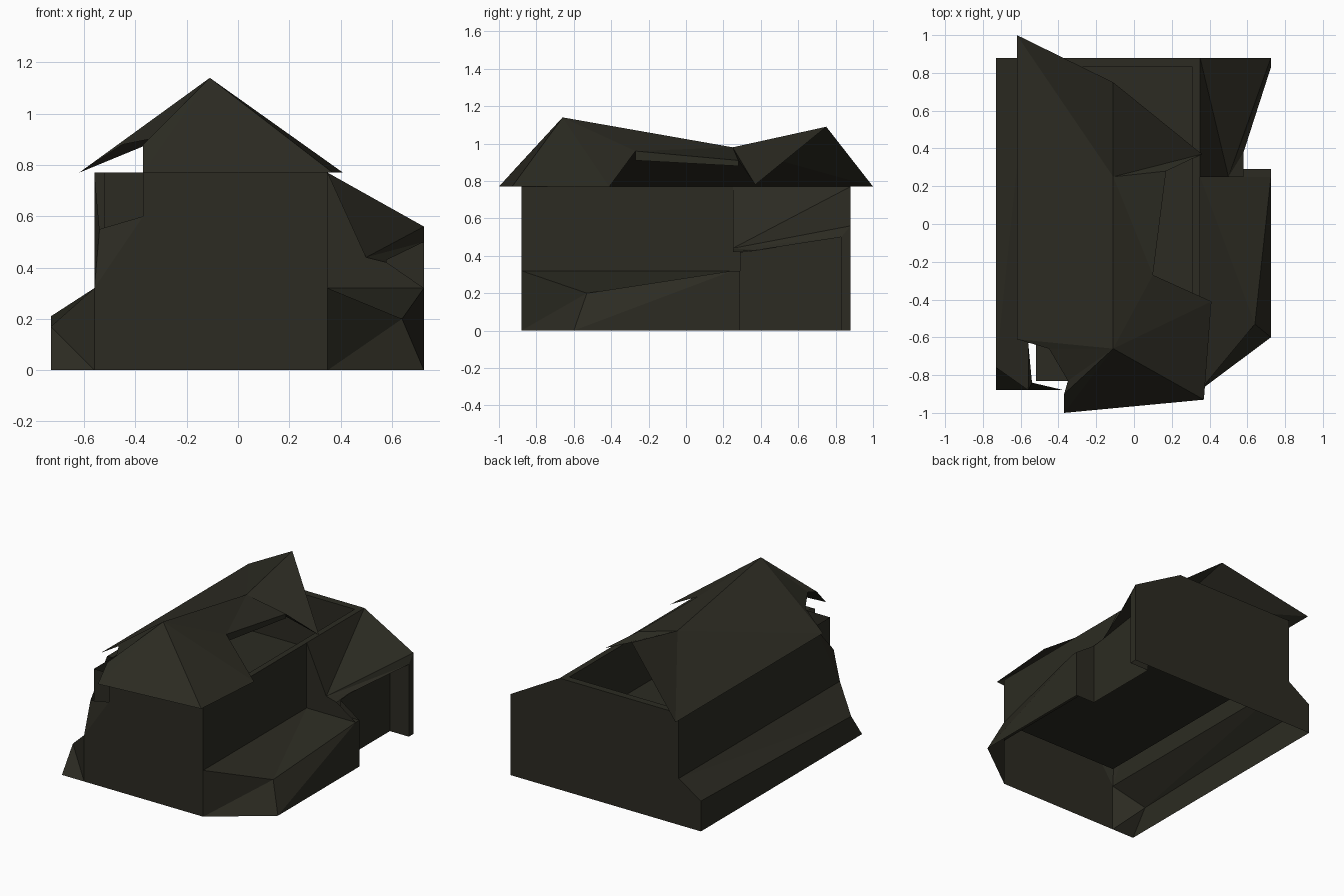
import bpy, bmesh

if "Cube" in bpy.data.objects:
    bpy.data.objects.remove(bpy.data.objects["Cube"])

olive = bpy.data.materials.new("dark olive")
olive.diffuse_color = (0.025, 0.024, 0.016, 1)
olive.use_nodes = True
olive.node_tree.nodes["Principled BSDF"].inputs["Base Color"].default_value = olive.diffuse_color

# Main dimensions: outer shell, inner shell and heights
LEFT, WALL_L, WALL_R, RIGHT = -0.73, -0.56, 0.35, 0.725
FRONT, BACK = -0.88, 0.88
IN_L, IN_R, IN_F, IN_B = -0.52, 0.31, -0.83, 0.83
LEDGE, FLOOR, EAVE = 0.32, 0.41, 0.77
NICHE = 0.58


def part(name, points, faces):
    """Make one faceted part from named points and faces spelled with them."""
    bm = bmesh.new()
    v = {k: bm.verts.new(p) for k, p in points.items()}
    for f in faces.split():
        bm.faces.new([v[c] for c in f])
    bmesh.ops.recalc_face_normals(bm, faces=bm.faces)
    me = bpy.data.meshes.new(name)
    bm.to_mesh(me)
    bm.free()
    me.materials.append(olive)
    ob = bpy.data.objects.new(name, me)
    bpy.context.collection.objects.link(ob)
    return ob


def panel(name, axis, at, outline):
    """One flat polygon at a constant x, y or z."""
    pts = {}
    for i, (a, b) in enumerate(outline):
        p = [a, b]
        p.insert("xyz".index(axis), at)
        pts[chr(97 + i)] = p
    return part(name, pts, "".join(pts))


def rect(a0, b0, a1, b1):
    return [(a0, b0), (a1, b0), (a1, b1), (a0, b1)]


# Front wall, its upper left corner broken away
panel("front_wall", "y", FRONT,
      [(WALL_L, 0), (WALL_R, 0), (WALL_R, EAVE), (-0.37, EAVE),
       (-0.37, 0.6), (WALL_L, LEDGE)])

# Left wall with the facets of the broken corner
part("left_wall",
     dict(a=(WALL_L, FRONT, LEDGE), b=(WALL_L, BACK, LEDGE), c=(WALL_L, BACK, EAVE),
          d=(WALL_L, -0.63, EAVE), e=(-0.54, -0.84, 0.55), f=(-0.37, FRONT, 0.6)),
     "abcd ade aef")

# Back wall closes the house, the left skirt and the annex in one plane
panel("back_wall", "y", BACK,
      [(LEFT, 0), (RIGHT, 0), (RIGHT, 0.56), (WALL_R, EAVE),
       (WALL_L, EAVE), (WALL_L, LEDGE), (LEFT, 0.21)])

panel("right_wall", "x", WALL_R, rect(FRONT, LEDGE, BACK, EAVE))

# Inner room: open box with a floor
pts = {}
for keys, z in (("abcd", FLOOR), ("efgh", EAVE)):
    for k, (x, y) in zip(keys, rect(IN_L, IN_F, IN_R, IN_B)):
        pts[k] = (x, y, z)
part("inner_room", pts, "abcd abfe bcgf cdhg daeh")

# Wall tops joining outer and inner walls, missing at the broken corner
panel("wall_top_front", "z", EAVE, rect(-0.35, FRONT, WALL_R, IN_F))
panel("wall_top_right", "z", EAVE, rect(IN_R, IN_F, WALL_R, BACK))
panel("wall_top_back", "z", EAVE, rect(WALL_L, IN_B, IN_R, BACK))
panel("wall_top_left", "z", EAVE, rect(WALL_L, -0.63, IN_L, IN_B))

# Left sloping skirt with chipped front corner
part("left_skirt",
     dict(a=(LEFT, FRONT, 0), b=(LEFT, BACK, 0), c=(LEFT, BACK, 0.21),
          d=(LEFT, -0.76, 0.17), e=(WALL_L, FRONT, LEDGE),
          f=(WALL_L, BACK, LEDGE), g=(WALL_L, FRONT, 0)),
     "abcd dcf dfe adg dge")

# Right low skirt, front corner cut off
part("right_skirt",
     dict(a=(WALL_R, FRONT, 0), b=(RIGHT, -0.60, 0), c=(RIGHT, 0.29, 0),
          d=(RIGHT, 0.29, LEDGE), e=(RIGHT, 0.25, LEDGE), f=(0.64, -0.53, 0.2),
          g=(WALL_R, FRONT, LEDGE), h=(WALL_R, 0.25, LEDGE),
          i=(NICHE, 0.25, LEDGE), j=(NICHE, 0.29, LEDGE)),
     "abf afg bce cde bef gfh fieh".replace("fieh", "fei fih") + " iedj")

# Annex front and sagging roof
panel("annex_front", "y", 0.25,
      [(WALL_R, LEDGE), (RIGHT, LEDGE), (NICHE, 0.42), (0.5, 0.44), (WALL_R, EAVE)])
part("annex_roof",
     dict(a=(WALL_R, BACK, EAVE), b=(RIGHT, BACK, 0.56), c=(RIGHT, 0.83, 0.50),
          d=(NICHE, 0.38, 0.43), e=(0.5, 0.25, 0.44), f=(WALL_R, 0.25, EAVE),
          g=(NICHE, 0.25, 0.42)),
     "afe aeb ebc ecd edg")

# Side niche of the annex: two jambs and a back panel
panel("niche_front_jamb", "y", 0.29,
      [(NICHE, 0), (RIGHT, 0), (RIGHT, LEDGE), (NICHE, 0.42)])
panel("niche_back_jamb", "y", 0.83, rect(NICHE, 0, RIGHT, 0.50))
panel("niche_panel", "x", NICHE,
      [(0.29, 0), (0.83, 0), (0.83, 0.50), (0.38, 0.43), (0.29, 0.42)])
panel("corner_post", "x", RIGHT,
      [(0.83, 0), (BACK, 0), (BACK, 0.56), (0.83, 0.50)])
part("niche_ceiling",
     dict(a=(RIGHT, 0.83, 0.50), b=(NICHE, 0.83, 0.50), c=(NICHE, 0.38, 0.43)), "abc")

# Sagging roof: ridge a-b-c, left slope, front hip, torn right slope
part("roof",
     dict(a=(-0.11, -0.66, 1.14), b=(-0.11, 0.25, 0.98), c=(-0.11, 0.75, 1.09),
          d=(-0.62, 1.0, EAVE), e=(-0.62, -0.61, EAVE), f=(-0.45, -0.66, 0.88),
          g=(-0.35, -0.83, 0.90), h=(-0.37, -0.90, 0.88), i=(-0.37, -1.0, EAVE),
          j=(0.37, -0.93, EAVE), k=(0.41, -0.41, EAVE), l=(0.10, -0.27, 0.96),
          m=(0.17, 0.28, 0.91), n=(0.36, 0.37, 0.78)),
     "bcd bde abe aef afg agh ahi aij ajk akl alb blm bmn bnc")

# Broken edge above the roof hole
part("roof_hole_edge",
     dict(a=(0.10, -0.27, 0.96), b=(0.17, 0.28, 0.91),
          c=(0.17, 0.28, 0.88), d=(0.10, -0.27, 0.91)), "abcd")
